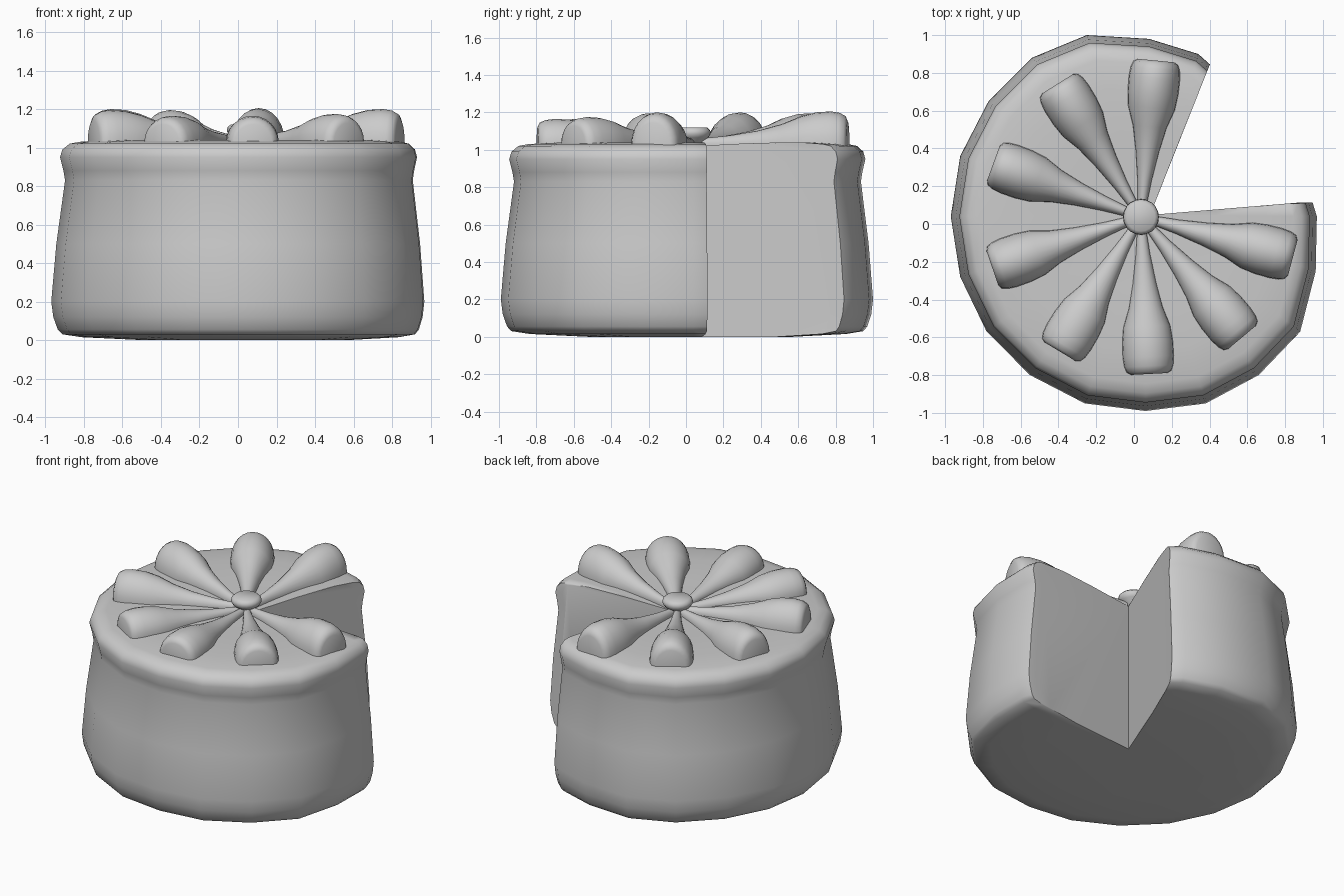
import bpy, bmesh
from math import sin, cos, pi, radians

if "Cube" in bpy.data.objects:
    bpy.data.objects.remove(bpy.data.objects["Cube"])

APEX = (0.085, 0.048)      # inner corner of the missing slice
HUB = (0.037, 0.037)       # centre of the topping


def finish(name, bm, angle):
    bmesh.ops.recalc_face_normals(bm, faces=bm.faces)
    me = bpy.data.meshes.new(name)
    bm.to_mesh(me)
    bm.free()
    me.shade_smooth()
    me.set_sharp_from_angle(angle=radians(angle))
    ob = bpy.data.objects.new(name, me)
    bpy.context.collection.objects.link(ob)
    return ob


def bridge(bm, a, b, closed=False):
    n = len(a)
    for i in range(n if closed else n - 1):
        j = (i + 1) % n
        bm.faces.new((a[i], a[j], b[j], b[i]))


# Cake body: plan outline scaled about the slice corner, level by level
outline = [(0.89, 0.115), (0.945, 0.115), (0.968, 0.04), (0.962, -0.25),
           (0.88, -0.57), (0.66, -0.80), (0.38, -0.95), (0.06, -0.99),
           (-0.26, -0.95), (-0.55, -0.80), (-0.78, -0.57), (-0.92, -0.28),
           (-0.97, 0.04), (-0.92, 0.36), (-0.77, 0.65), (-0.54, 0.88),
           (-0.25, 1.0), (0.08, 0.98), (0.34, 0.90), (0.402, 0.845), (0.375, 0.78)]
profile = [(0.55, 0.0), (0.85, 0.015), (0.945, 0.03), (0.968, 0.055), (0.99, 0.12),
           (1.0, 0.2), (0.975, 0.5), (0.932, 0.83), (0.94, 0.88), (0.957, 0.95),
           (0.945, 0.99), (0.91, 1.02), (0.86, 1.03), (0.7, 1.04), (0.4, 1.035)]
bm = bmesh.new()
rings = [[bm.verts.new((APEX[0] + (x - APEX[0]) * s, APEX[1] + (y - APEX[1]) * s, z))
          for x, y in outline] for s, z in profile]
for a, b in zip(rings, rings[1:]):
    bridge(bm, a, b)
low = bm.verts.new((*APEX, 0.0))
high = bm.verts.new((*APEX, 1.02))
for ring, tip in ((rings[0], low), (rings[-1], high)):
    for a, b in zip(ring, ring[1:]):
        bm.faces.new((a, b, tip))
for k in (0, -1):          # the two cut faces
    bm.faces.new([low] + [r[k] for r in rings] + [high])
finish("cake_body", bm, 50)


# Piped cream drops radiating from the hub
def cream_drop(name, angle, top):
    sections = [(0.05, 0.022, 0.03), (0.2, 0.038, 0.045), (0.35, 0.062, 0.07),
                (0.48, 0.09, 0.105), (0.58, 0.125, 0.145), (0.66, 0.135, 0.165),
                (0.74, 0.136, 0.17), (0.79, 0.13, 0.162), (0.82, 0.118, 0.145),
                (0.832, 0.095, 0.115)]
    scale = (top - 1.03) / 0.17
    ca, sa = cos(radians(angle)), sin(radians(angle))
    bm = bmesh.new()
    loops = []
    for r, w, h in sections:
        pts = [(w, 0.99)]
        pts += [(w * cos(pi * i / 12), 1.03 + h * scale * sin(pi * i / 12)) for i in range(13)]
        pts += [(-w, 0.99)]
        loops.append([bm.verts.new((HUB[0] + r * ca - t * sa, HUB[1] + r * sa + t * ca, z))
                      for t, z in pts])
    for a, b in zip(loops, loops[1:]):
        bridge(bm, a, b, True)
    bm.faces.new(loops[0])
    bm.faces.new(loops[-1])
    finish(name, bm, 60)


drops = [(84.5, 1.205), (122, 1.195), (160, 1.2), (199, 1.195),
         (239, 1.165), (273, 1.165), (310, 1.175), (345, 1.2)]
for i, (angle, top) in enumerate(drops):
    cream_drop(f"cream_drop_{i + 1}", angle, top)

# Central button, tapering to a point underneath
bm = bmesh.new()
button = [(0.02, 1.0), (0.05, 1.04), (0.082, 1.065), (0.095, 1.085), (0.092, 1.105), (0.075, 1.12)]
loops = [[bm.verts.new((HUB[0] + r * cos(2 * pi * i / 20), HUB[1] + r * sin(2 * pi * i / 20), z))
          for i in range(20)] for r, z in button]
for a, b in zip(loops, loops[1:]):
    bridge(bm, a, b, True)
bm.faces.new(loops[0])
bm.faces.new(loops[-1])
finish("centre_button", bm, 50)
